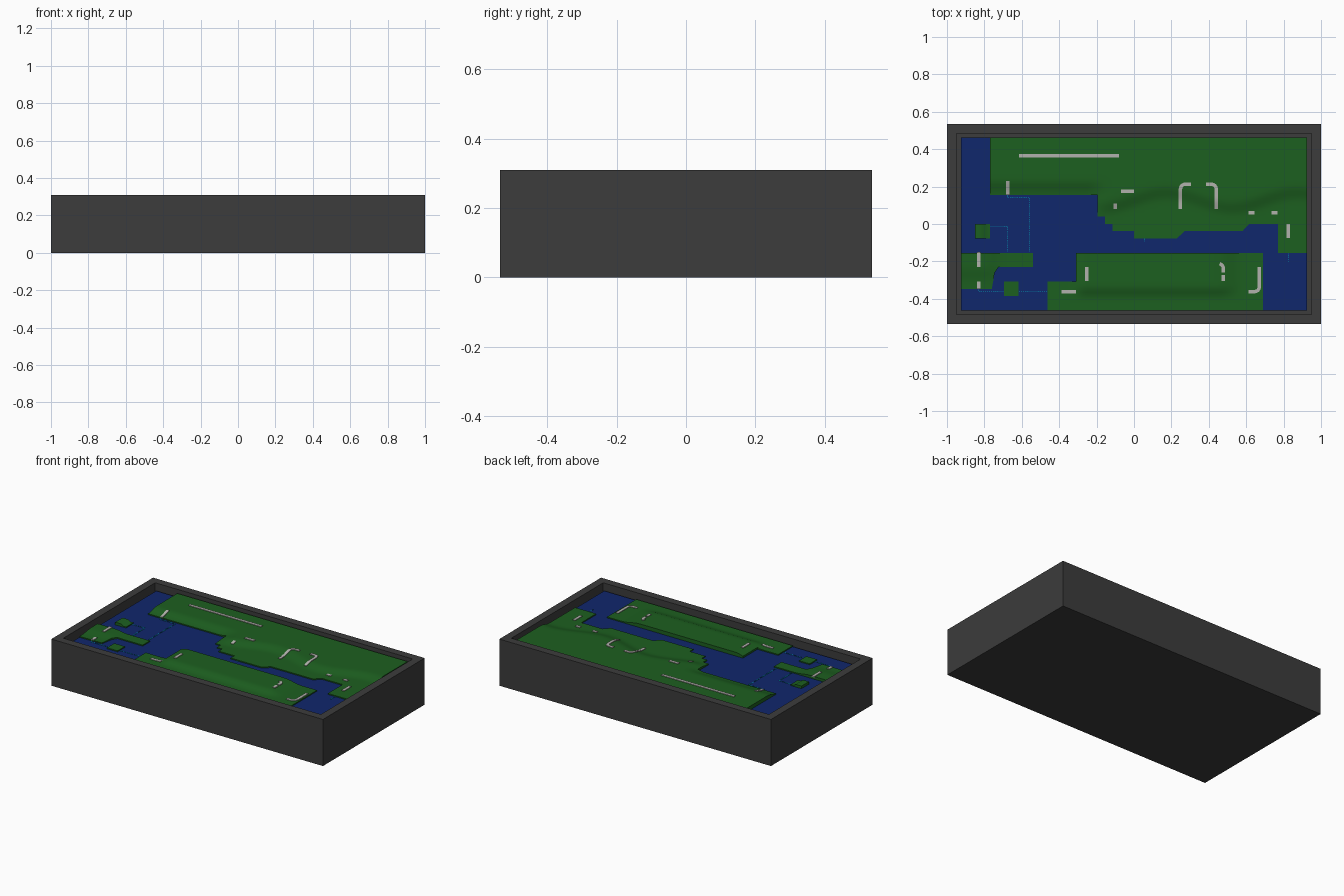
import bpy, bmesh, math
from mathutils import Vector

if "Cube" in bpy.data.objects:
    bpy.data.objects.remove(bpy.data.objects["Cube"])

WATER = 0.27
IX, IY = 0.925, 0.462          # inside of the tray


def material(name, rgb):
    m = bpy.data.materials.new(name)
    m.diffuse_color = (*rgb, 1)
    m.use_nodes = True
    m.node_tree.nodes["Principled BSDF"].inputs["Base Color"].default_value = m.diffuse_color
    return m


TRAY = material("dark_grey", (0.045, 0.045, 0.045))
BLUE = material("water_blue", (0.005, 0.02, 0.15))
GREEN = material("grass_green", (0.012, 0.115, 0.014))
ROAD = material("road_grey", (0.45, 0.45, 0.42))
CYAN = material("route_cyan", (0.0, 0.35, 0.5))


def finish(bm, name, mat):
    bmesh.ops.recalc_face_normals(bm, faces=bm.faces)
    me = bpy.data.meshes.new(name)
    bm.to_mesh(me)
    bm.free()
    me.materials.append(mat)
    ob = bpy.data.objects.new(name, me)
    bpy.context.collection.objects.link(ob)
    return ob


def smooth(ob):
    bpy.ops.object.select_all(action='DESELECT')
    bpy.context.view_layer.objects.active = ob
    ob.select_set(True)
    bpy.ops.object.shade_smooth_by_angle(angle=math.radians(40))


def step(a, b, v):
    t = min(max((v - a) / (b - a), 0), 1)
    return t * t * (3 - 2 * t)


def height(x, y):
    """Low meadows with raised plateaus joined by smooth banks."""
    if y > -0.12 and x > -0.8:
        west = step(0.155, 0.24, y)
        bank = 0.13 + 0.04 * math.sin(x * 9)
        east = step(bank - 0.05, bank + 0.04, y)
        k = step(-0.25, -0.12, x)
        h = west * (1 - k) + east * k
    elif x > -0.5:
        h = step(-0.40, -0.33, y) * step(-0.34, -0.26, x) * (1 - step(0.45, 0.58, x))
    else:
        h = 0.6 * step(-0.32, -0.22, y) * (1 - step(-0.80, -0.70, x))
    return 0.277 + 0.018 * h


# tray: solid block with a recessed top
bm = bmesh.new()
bmesh.ops.create_cube(bm, size=1)
for v in bm.verts:
    v.co = (v.co.x * 2, v.co.y * 1.07, 0.31 * (v.co.z + 0.5))
top = max(bm.faces, key=lambda f: f.calc_center_median().z)
bmesh.ops.inset_region(bm, faces=[top], thickness=0.074)
for v in bmesh.ops.extrude_face_region(bm, geom=[top])["geom"]:
    if isinstance(v, bmesh.types.BMVert):
        v.co.z = 0.2
bmesh.ops.delete(bm, geom=[top], context='FACES_ONLY')
finish(bm, "tray", TRAY)

# water slab
bm = bmesh.new()
bmesh.ops.create_cube(bm, size=1)
for v in bm.verts:
    v.co = (v.co.x * 2 * IX, v.co.y * 2 * IY, WATER + 0.06 * (v.co.z - 0.5))
finish(bm, "water", BLUE)


def land(name, outline, cell=IX / 48):
    bm = bmesh.new()
    bm.faces.new([bm.verts.new((x, y, 0)) for x, y in outline])
    for axis, half in ((Vector((1, 0, 0)), IX), (Vector((0, 1, 0)), IY)):
        for i in range(1, round(2 * half / cell)):
            bmesh.ops.bisect_plane(bm, geom=bm.verts[:] + bm.edges[:] + bm.faces[:],
                                   plane_co=axis * (i * cell - half + 0.0003), plane_no=axis)
    for v in bm.verts:
        v.co.z = height(v.co.x, v.co.y)
    rim = [e for e in bm.edges if e.is_boundary]
    for v in bmesh.ops.extrude_edge_only(bm, edges=rim)["geom"]:
        if isinstance(v, bmesh.types.BMVert):
            v.co.z = WATER - 0.01
    smooth(finish(bm, name, GREEN))


def rect(x0, x1, y0, y1):
    return [(x0, y0), (x1, y0), (x1, y1), (x0, y1)]


# land masses
land("north_land", [(-0.77, IY), (-0.77, 0.155), (-0.195, 0.155), (-0.195, 0.04), (-0.155, 0.04),
                    (-0.155, 0), (-0.116, 0), (-0.116, -0.038), (0, -0.038), (0, -0.077),
                    (0.23, -0.077), (0.27, -0.038), (0.58, -0.038), (0.615, 0), (0.77, 0),
                    (0.77, -0.155), (IX, -0.155), (IX, IY)])
land("south_land", [(-0.463, -IY), (0.69, -IY), (0.69, -0.155), (-0.31, -0.155),
                    (-0.31, -0.308), (-0.463, -0.308)])
land("west_land", [(-IX, -0.347), (-0.76, -0.347), (-0.745, -0.26), (-0.725, -0.231),
                   (-0.54, -0.231), (-0.54, -0.155), (-IX, -0.155)])
land("upper_islet", rect(-0.85, -0.77, -0.077, 0))
land("lower_islet", rect(-0.695, -0.617, -0.385, -0.308))


def rounded(points, r=0.03):
    """Replace inner corners by short arcs."""
    p = [Vector(q) for q in points]
    out = [p[0]]
    for a, b, c in zip(p, p[1:], p[2:]):
        s, e = b + (a - b).normalized() * r, b + (c - b).normalized() * r
        out += [s.lerp(b, t).lerp(b.lerp(e, t), t) for t in (0, .25, .5, .75, 1)]
    return out + [p[-1]]


def resample(points, size):
    out = []
    for a, b in zip(points, points[1:]):
        n = max(1, round((b - a).length / size))
        out += [a.lerp(b, i / n) for i in range(n)]
    return out + [points[-1]]


# road pieces: ribbons that follow the ground
roads = [
    [(-0.615, 0.366), (-0.08, 0.366)],
    [(-0.675, 0.155), (-0.675, 0.23)],
    [(-0.07, 0.175), (0, 0.175)],
    [(-0.1, 0.08), (-0.1, 0.11)],
    [(0.248, 0.08), (0.248, 0.213), (0.305, 0.213)],
    [(0.385, 0.213), (0.44, 0.213), (0.44, 0.08)],
    [(0.612, 0.06), (0.645, 0.06)],
    [(0.735, 0.06), (0.767, 0.06)],
    [(0.825, -0.075), (0.825, 0)],
    [(-0.83, -0.23), (-0.83, -0.15)],
    [(-0.83, -0.347), (-0.83, -0.308)],
    [(-0.252, -0.305), (-0.252, -0.23)],
    [(-0.388, -0.362), (-0.31, -0.362)],
    [(0.458, -0.212), (0.477, -0.222), (0.477, -0.258)],
    [(0.477, -0.305), (0.477, -0.272)],
    [(0.612, -0.362), (0.67, -0.362), (0.67, -0.23)],
]
bm = bmesh.new()
for path in roads:
    p = resample(rounded(path, 0.03 if abs(path[0][0] - 0.458) > 0.01 else 0.015), 0.015)
    prev = None
    for i, q in enumerate(p):
        d = (p[min(i + 1, len(p) - 1)] - p[max(i - 1, 0)]).normalized() * 0.0095
        z = height(q.x, q.y)
        ring = [bm.verts.new((q.x - s * d.y, q.y + s * d.x, z + h))
                for s, h in ((1, 0.004), (-1, 0.004), (-1, -0.003), (1, -0.003))]
        if prev:
            for j in range(4):
                bm.faces.new((prev[j], prev[j - 1], ring[j - 1], ring[j]))
        if i in (0, len(p) - 1):
            bm.faces.new(ring)
        prev = ring
smooth(finish(bm, "roads", ROAD))

# dotted crossing routes on the water
routes = [
    [(-0.675, 0.155), (-0.675, 0.14), (-0.56, 0.14), (-0.56, -0.15)],
    [(-0.77, -0.015), (-0.675, -0.015), (-0.675, -0.15)],
    [(-0.83, -0.347), (-0.83, -0.362), (-0.695, -0.362)],
    [(-0.617, -0.362), (-0.463, -0.362)],
    [(0.825, -0.155), (0.825, -0.205)],
    [(0.055, -0.077), (0.055, -0.095)],
]
bm = bmesh.new()
for path in routes:
    p = resample([Vector(q) for q in path], 0.01)
    for a, b in zip(p, p[1:]):
        c, d = (a + b) / 2, (b - a).normalized()
        cube = bmesh.ops.create_cube(bm, size=1)["verts"]
        for v in cube:
            u, w = v.co.x * 0.006, v.co.y * 0.004
            v.co = (c.x + d.x * u - d.y * w, c.y + d.y * u + d.x * w, WATER + 0.001 + v.co.z * 0.003)
finish(bm, "crossing_routes", CYAN)
